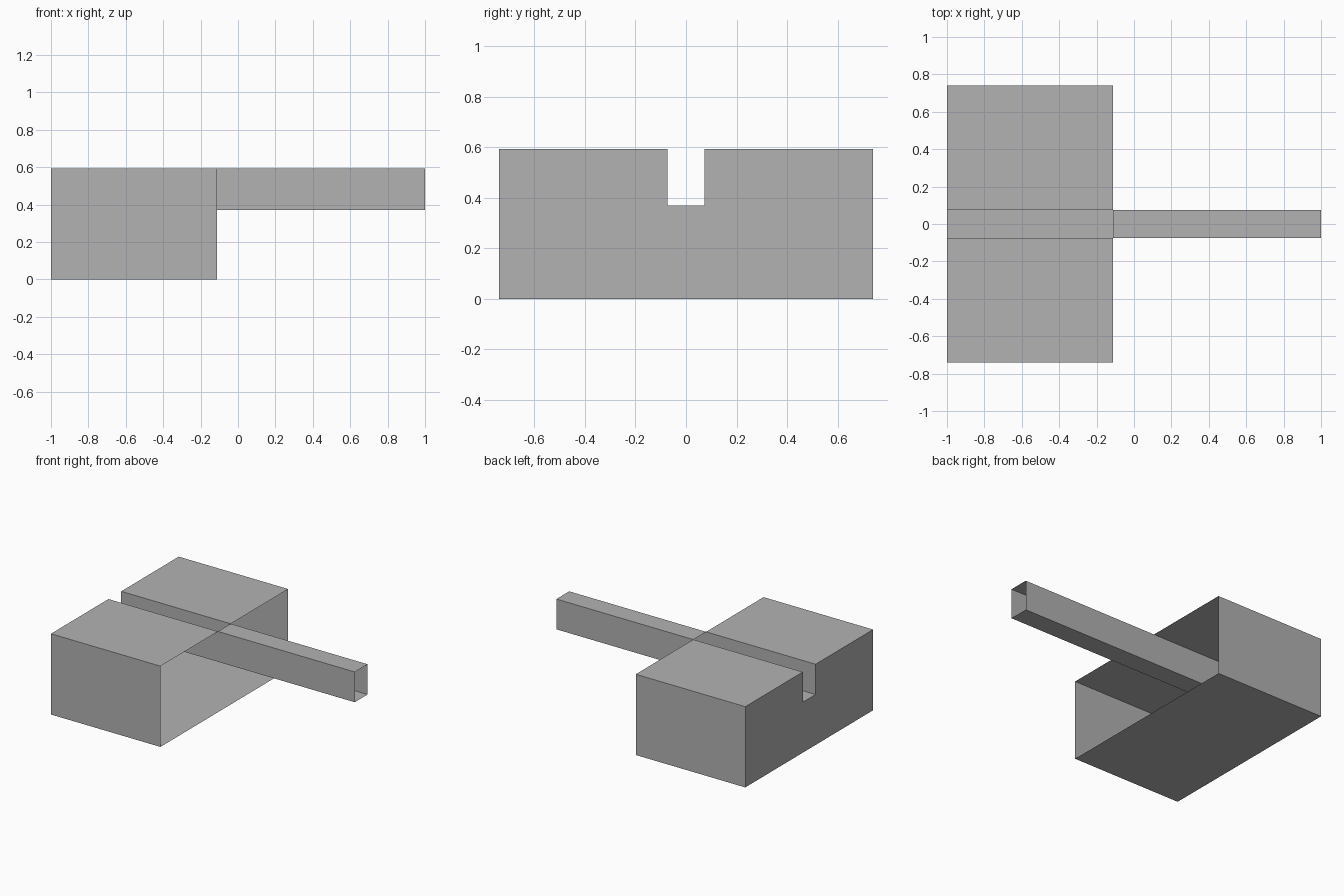
import bpy
import bmesh

if "Cube" in bpy.data.objects:
    bpy.data.objects.remove(bpy.data.objects["Cube"])

U = 2 / 13.5                      # modelling unit: overall length is 13.5 units
JOIN_X = -1 + 6 * U               # where the housing ends and the tube begins
HALF_W, TOP = 5 * U, 4 * U        # housing half width and height
SLOT_W, SLOT_Z = 0.5 * U, 2.5 * U  # slot half width and floor height

grey = bpy.data.materials.new("plain grey")
grey.diffuse_color = (0.448, 0.448, 0.448, 1)
grey.use_nodes = True
grey.node_tree.nodes["Principled BSDF"].inputs["Base Color"].default_value = grey.diffuse_color


def extrude_shell(name, profile, x0, x1, back_cap):
    """Sweep a counter-clockwise (y, z) profile along x, leaving the +x end open."""
    bm = bmesh.new()
    back = [bm.verts.new((x0, y, z)) for y, z in profile]
    front = [bm.verts.new((x1, y, z)) for y, z in profile]
    n = len(profile)
    for i in range(n):
        j = (i + 1) % n
        bm.faces.new((back[i], back[j], front[j], front[i]))
    if back_cap:
        bm.faces.new(back[::-1])
    mesh = bpy.data.meshes.new(name)
    bm.to_mesh(mesh)
    bm.free()
    mesh.materials.append(grey)
    obj = bpy.data.objects.new(name, mesh)
    bpy.context.collection.objects.link(obj)
    return obj


# Slotted housing: half profile mirrored across y, open on its +x side
half = [(HALF_W, 0), (HALF_W, TOP), (SLOT_W, TOP), (SLOT_W, SLOT_Z)]
housing_profile = half + [(-y, z) for y, z in reversed(half)]
extrude_shell("slotted_housing", housing_profile, -1, JOIN_X, True)

# Square-edged tube continuing the slot, open at both ends
tube_profile = [(-SLOT_W, SLOT_Z), (SLOT_W, SLOT_Z), (SLOT_W, TOP), (-SLOT_W, TOP)]
extrude_shell("barrel_tube", tube_profile, JOIN_X, 1, False)
